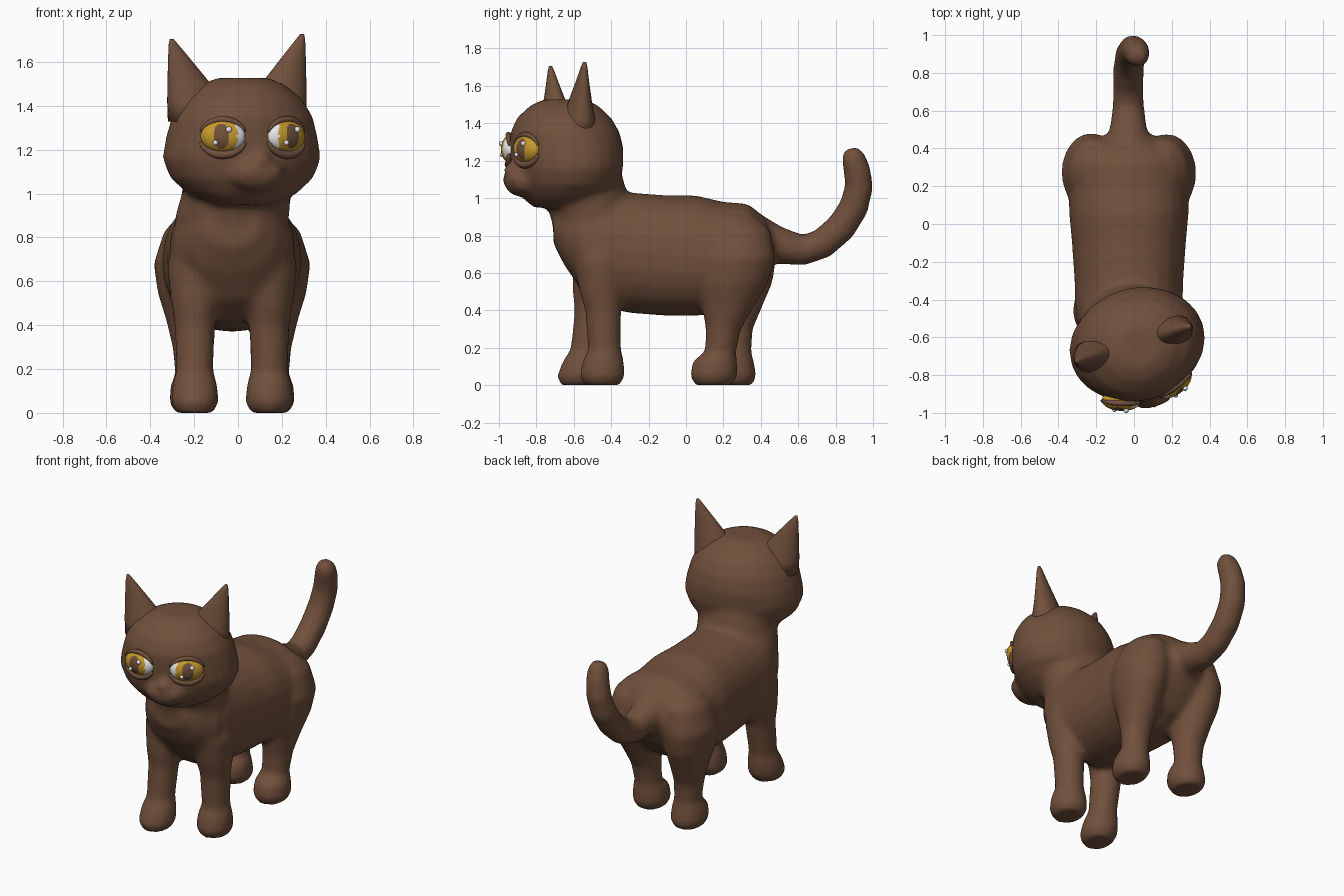
import bpy, bmesh, math
from mathutils import Vector, Matrix

if "Cube" in bpy.data.objects:
    bpy.data.objects.remove(bpy.data.objects["Cube"])

X, Y, Z = Vector((1, 0, 0)), Vector((0, 1, 0)), Vector((0, 0, 1))
CX = -0.027                      # body centre line
TURN = math.radians(17)          # the head looks a little to one side
HEAD = Matrix.Translation((0.017, -0.637, 0)) @ Matrix.Rotation(TURN, 4, 'Z')


def material(name, rgb):
    m = bpy.data.materials.new(name)
    m.diffuse_color = (*rgb, 1)
    m.use_nodes = True
    m.node_tree.nodes["Principled BSDF"].inputs["Base Color"].default_value = m.diffuse_color
    return m


FUR = material("brown fur", (0.165, 0.080, 0.045))
WHITE = material("eye white", (0.80, 0.80, 0.80))
IRIS = material("golden iris", (0.56, 0.32, 0.025))


def ring(c, a, b, p=2.0, n=24):
    """Superellipse ring around c with half axes a and b."""
    pts = []
    for i in range(n):
        t = 2 * math.pi * i / n
        co, si = math.cos(t), math.sin(t)
        pts.append(Vector(c) + a * math.copysign(abs(co) ** (2 / p), co)
                   + b * math.copysign(abs(si) ** (2 / p), si))
    return pts


def loft(bm, rings, mat=Matrix()):
    """Closed skin over a row of rings."""
    rows = [[bm.verts.new(mat @ p) for p in r] for r in rings]
    n = len(rows[0])
    for r, s in zip(rows, rows[1:]):
        for i in range(n):
            j = (i + 1) % n
            bm.faces.new((r[i], r[j], s[j], s[i]))
    bm.faces.new(rows[0])
    bm.faces.new(rows[-1])


def tube(bm, pts, radii, ref, mat=Matrix(), n=16):
    """Tube of varying radius along a path."""
    rings = []
    for i, p in enumerate(pts):
        t = (pts[min(i + 1, len(pts) - 1)] - pts[max(i - 1, 0)]).normalized()
        b = t.cross(ref).normalized()
        a = b.cross(t)
        rings.append(ring(p, a * radii[i], b * radii[i], n=n))
    loft(bm, rings, mat)


def ball(bm, c, r, mat=Matrix(), u=24, v=16):
    m = mat @ Matrix.Translation(c) @ Matrix.Diagonal((*r, 1))
    return bmesh.ops.create_uvsphere(bm, u_segments=u, v_segments=v, radius=1, matrix=m)


def finish(bm, name, mats):
    bmesh.ops.recalc_face_normals(bm, faces=bm.faces[:])
    for f in bm.faces:
        f.smooth = True
    me = bpy.data.meshes.new(name)
    bm.to_mesh(me)
    bm.free()
    for m in mats:
        me.materials.append(m)
    ob = bpy.data.objects.new(name, me)
    bpy.context.collection.objects.link(ob)
    return ob


body = bmesh.new()

# Torso: y, bottom, top, half width
torso = [(-0.71, .76, .92, .12), (-0.65, .64, .98, .20), (-0.56, .51, 1.03, .265),
         (-0.45, .42, 1.05, .285), (-0.3, .385, 1.03, .288), (-0.1, .37, 1.015, .302),
         (0.05, .37, 1.015, .316), (0.2, .385, .98, .32), (0.33, .45, .97, .30),
         (0.42, .56, .90, .22), (0.475, .66, .80, .12)]
loft(body, [ring((CX, y, (lo + hi) / 2), X * w, Z * (hi - lo) / 2, 2.2)
            for y, lo, hi, w in torso])

# Neck: z, y, half width, half depth
neck = [(.75, -.48, .26, .21), (.9, -.5, .26, .225), (1.0, -.53, .25, .222),
        (1.12, -.55, .235, .21), (1.25, -.56, .2, .18)]
loft(body, [ring((CX + .02 * (z > .95), y, z), X * a, Y * b) for z, y, a, b in neck])

# Legs: z, side offset, y, half width, half depth
hind = [(.90, .16, .27, .08, .10), (.83, .18, .28, .13, .17), (.68, .20, .27, .158, .21),
        (.55, .20, .25, .14, .19), (.42, .188, .225, .112, .14), (.30, .18, .20, .092, .095),
        (.18, .175, .185, .085, .083), (.13, .175, .155, .105, .118),
        (.05, .175, .148, .112, .128), (0, .175, .148, .085, .10)]
fore = [(.88, .15, -.45, .10, .12), (.66, .17, -.45, .128, .15), (.5, .17, -.45, .108, .12),
        (.4, .17, -.443, .092, .097), (.19, .17, -.435, .085, .088),
        (.13, .17, -.442, .103, .11), (.05, .17, -.447, .11, .122),
        (0, .17, -.447, .085, .095)]
for rows, step in ((hind, 0.11), (fore, -0.13)):
    for side in (1, -1):
        loft(body, [ring((CX + side * dx,
                          y + (step * max(0, 1 - z / .7) if side < 0 else 0), z),
                         X * a, Y * b) for z, dx, y, a, b in rows])

# Tail: x, y, z, radius
tail = [(-.03, .38, .78, .13), (-.03, .5, .745, .10), (-.03, .63, .722, .083),
        (-.03, .73, .757, .082), (-.028, .83, .845, .082), (-.02, .897, .95, .08),
        (-.005, .925, 1.06, .077), (.01, .915, 1.15, .073), (.02, .893, 1.22, .065),
        (.022, .878, 1.265, .04)]
tube(body, [Vector(t[:3]) for t in tail], [t[3] for t in tail], X)

# Head: z, forward shift, half width, half depth
skull = [(.95, .03, .15, .15), (1.0, .01, .25, .225), (1.07, 0, .33, .275),
         (1.16, 0, .368, .295), (1.26, 0, .35, .30), (1.35, .01, .325, .29),
         (1.43, .015, .275, .25), (1.495, .015, .195, .18), (1.528, .015, .12, .11)]
loft(body, [ring((0, -v, z), X * a, Y * b) for z, v, a, b in skull], HEAD)

# Muzzle, nose and cheek pads
ball(body, (0, -.245, 1.09), (.135, .10, .085), HEAD)
ball(body, (0, -.30, 1.15), (.05, .05, .045), HEAD)
for s in (1, -1):
    ball(body, (s * .045, -.29, 1.10), (.06, .055, .05), HEAD)

cat = finish(body, "body", [FUR])
rm = cat.modifiers.new("fuse", 'REMESH')
rm.mode = 'VOXEL'
rm.voxel_size = 0.018
rm.use_smooth_shade = True
sm = cat.modifiers.new("soften", 'SMOOTH')
sm.factor, sm.iterations = 0.5, 8

# Ears: z, inner edge, outer edge, half thickness
ear = [(1.33, .06, .325, .11), (1.42, .08, .33, .085), (1.5, .125, .33, .06),
       (1.6, .21, .328, .035), (1.68, .28, .325, .017), (1.705, .302, .32, .009)]
for s, name in ((1, "left_ear"), (-1, "right_ear")):
    bm = bmesh.new()
    lift = 0.03 * (s > 0)
    loft(bm, [ring((s * (i + o) / 2 - .02, .01, z + lift * (z - 1.33) * 2),
                   X * (o - i) / 2, Y * t) for z, i, o, t in ear], HEAD)
    finish(bm, name, [FUR])

# Eyes with pupils, lids and glints
EW, ED, EH = .102, .052, .074
for s, name in ((1, "left"), (-1, "right")):
    frame = (HEAD @ Matrix.Translation((s * .15 - .02, -.262, 1.262))
             @ Matrix.Rotation(s * math.radians(20), 4, 'Z'))

    bm = bmesh.new()
    ball(bm, (0, 0, 0), (EW, ED, EH), u=64, v=40)
    for f in bm.faces:
        c = f.calc_center_median()
        a, b = s * c.x / EW, c.z / EH
        if ((a - .05) / .36) ** 2 + (b / .78) ** 2 < 1:
            f.material_index = 2
        elif ((a - .28) / .95) ** 2 + (b / 1.4) ** 2 < 1:
            f.material_index = 1
    bm.transform(frame)
    finish(bm, name + "_eye", [WHITE, IRIS, FUR])

    bm = bmesh.new()
    for gx, gz, r in ((.03, .03, .014), (-.032, -.03, .012)):
        gy = -ED * math.sqrt(1 - (gx / EW) ** 2 - (gz / EH) ** 2)
        ball(bm, (gx, gy - .003, gz), (r, r, r), frame, 12, 8)
    finish(bm, name + "_glints", [WHITE])

    bm = bmesh.new()
    for start, end, rad, drop in ((15, 165, .015, 0), (195, 345, .02, -.008)):
        pts, rs = [], []
        for k in range(13):
            t = math.radians(start + (end - start) * k / 12)
            pts.append(Vector((1.04 * EW * math.cos(t), -.012 * abs(math.sin(t)),
                               1.04 * EH * math.sin(t) + drop)))
            rs.append(rad * (.35 + .65 * math.sin(math.pi * k / 12)))
        tube(bm, pts, rs, Y, frame, 10)
    finish(bm, name + "_eyelids", [FUR])
